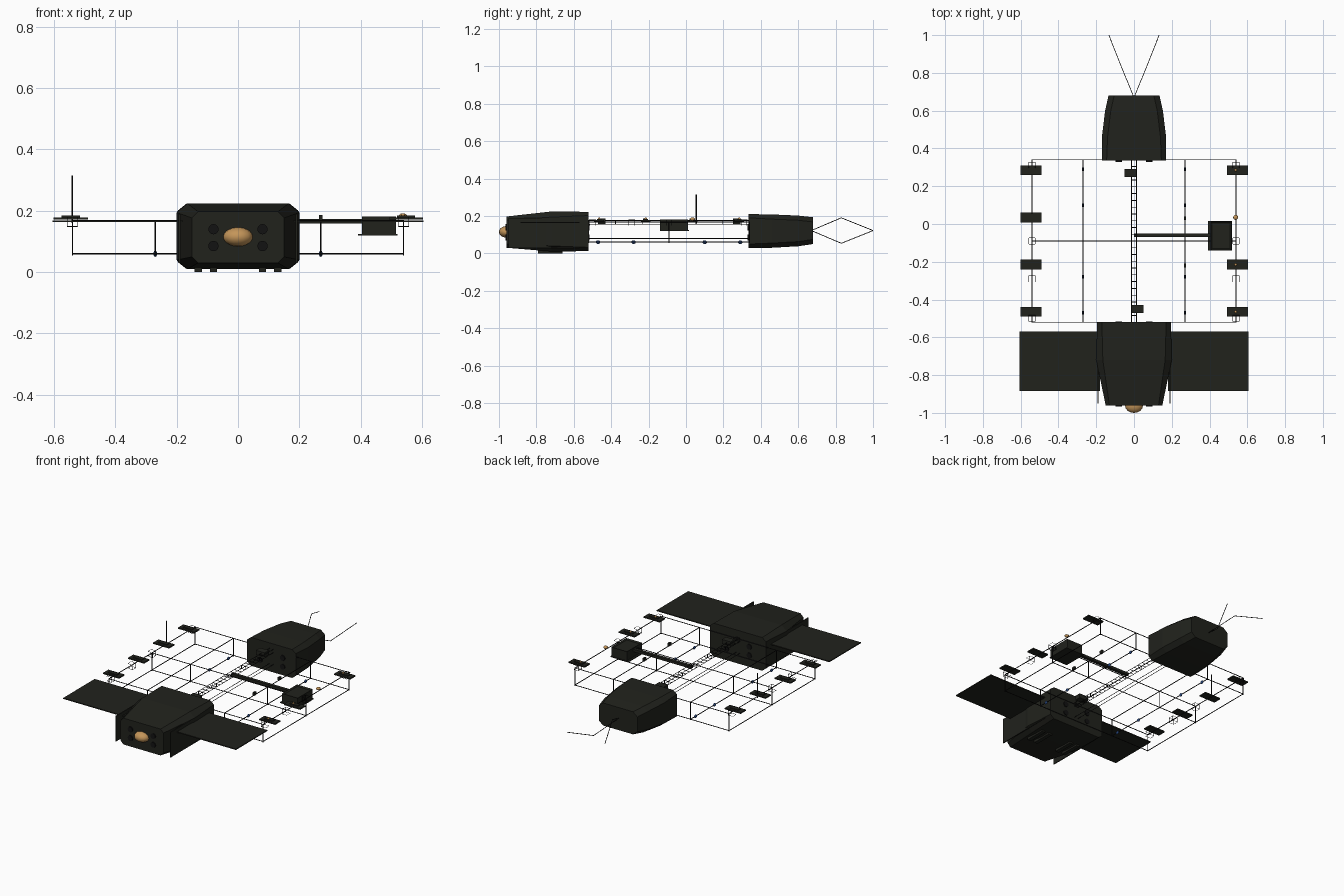
import bpy, bmesh, math
from mathutils import Vector

if "Cube" in bpy.data.objects:
    bpy.data.objects.remove(bpy.data.objects["Cube"])


def mat(name, c):
    m = bpy.data.materials.new(name)
    m.diffuse_color = (*c, 1)
    m.use_nodes = True
    m.node_tree.nodes["Principled BSDF"].inputs["Base Color"].default_value = m.diffuse_color
    return m


DARK = mat("dark", (0.015, 0.016, 0.012))
BLACK = mat("black", (0.006, 0.006, 0.006))
GOLD = mat("gold", (0.55, 0.3, 0.1))
BLUE = mat("blue", (0.02, 0.06, 0.2))


def finish(bm, name, m):
    bmesh.ops.recalc_face_normals(bm, faces=bm.faces[:])
    me = bpy.data.meshes.new(name)
    bm.to_mesh(me)
    bm.free()
    me.materials.append(m)
    ob = bpy.data.objects.new(name, me)
    bpy.context.collection.objects.link(ob)
    return ob


def box(name, x0, x1, y0, y1, z0, z1, m=DARK):
    bm = bmesh.new()
    for v in bmesh.ops.create_cube(bm, size=1)["verts"]:
        v.co = ((x0 + x1) / 2 + v.co.x * (x1 - x0), (y0 + y1) / 2 + v.co.y * (y1 - y0),
                (z0 + z1) / 2 + v.co.z * (z1 - z0))
    return finish(bm, name, m)


def rods(name, segs, r=0.0025, m=BLACK, sides=6):
    """One object of straight rods between point pairs."""
    bm = bmesh.new()
    for a, b in segs:
        a, b = Vector(a), Vector(b)
        d = b - a
        vs = bmesh.ops.create_cone(bm, cap_ends=True, segments=sides, radius1=r,
                                   radius2=r, depth=d.length)["verts"]
        q = d.to_track_quat('Z', 'Y')
        for v in vs:
            v.co = q @ v.co + (a + b) / 2
    return finish(bm, name, m)


def ball(name, loc, s, m):
    bm = bmesh.new()
    for v in bmesh.ops.create_uvsphere(bm, u_segments=16, v_segments=10, radius=1)["verts"]:
        v.co = Vector(loc) + Vector((v.co.x * s[0], v.co.y * s[1], v.co.z * s[2]))
    return finish(bm, name, m)


def hull(name, sections):
    """Loft chamfered rectangles: (y, half width, z low, z high, chamfer x, chamfer z)."""
    bm = bmesh.new()
    rings = []
    for y, w, lo, hi, cx, cz in sections:
        pts = [(w, lo + cz), (w, hi - cz), (w - cx, hi), (cx - w, hi),
               (-w, hi - cz), (-w, lo + cz), (cx - w, lo), (w - cx, lo)]
        rings.append([bm.verts.new((x, y, z)) for x, z in pts])
    for a, b in zip(rings, rings[1:]):
        for i in range(8):
            j = (i + 1) % 8
            bm.faces.new((a[i], a[j], b[j], b[i]))
    bm.faces.new(rings[0])
    bm.faces.new(rings[-1])
    return finish(bm, name, DARK)


# Front and rear modules
hull("front_module", [(-0.96, 0.15, 0.03, 0.197, 0.02, 0.02), (-0.72, 0.2, 0.01, 0.224, 0.035, 0.03),
                      (-0.52, 0.195, 0.012, 0.222, 0.025, 0.02)])
hull("rear_module", [(0.335, 0.17, 0.03, 0.21, 0.025, 0.02), (0.46, 0.17, 0.03, 0.208, 0.03, 0.025),
                     (0.6, 0.153, 0.038, 0.202, 0.03, 0.025), (0.68, 0.135, 0.05, 0.193, 0.03, 0.025)])

# Nose dome and round ports
ball("nose_dome", (0, -0.96, 0.115), (0.048, 0.04, 0.031), GOLD)
ports = [(x, z) for x in (-0.08, 0.08) for z in (0.085, 0.14)]
for nm, y in (("front_ports", -0.963), ("inner_ports", -0.518), ("rear_ports", 0.332)):
    rods(nm, [((x, y - 0.003, z), (x, y + 0.003, z)) for x, z in ports], 0.017, BLACK, 12)

# Side fins, wings and skids of the front module
for s, side in ((-1, "left"), (1, "right")):
    a, b = sorted((s * 0.188, s * 0.194))
    box(side + "_fin", a, b, -0.95, -0.57, 0.03, 0.19)
    a, b = sorted((s * 0.18, s * 0.605))
    box(side + "_wing", a, b, -0.885, -0.57, 0.163, 0.169)
    for x in (0.08, 0.13):
        box(side + "_skid", s * x - 0.012, s * x + 0.012, -0.79, -0.66, 0.0, 0.02)

# Two-level open frame
TOP, LOW, Y0, Y1 = 0.168, 0.06, -0.52, 0.34
frame = []
for z in (TOP, LOW):
    frame += [((x, Y0, z), (x, Y1, z)) for x in (-0.54, -0.27, 0.27, 0.54)]
    frame += [((-0.54, y, z), (0.54, y, z)) for y in (Y0, -0.09, Y1)]
frame += [((x, y, LOW - 0.005), (x, y, TOP)) for x in (-0.54, -0.27, 0.27, 0.54)
          for y in (Y0, -0.09, Y1)]
rods("open_frame", frame)

# Central ladder truss
truss = [((x, Y0, z), (x, Y1, z)) for x in (-0.013, 0.013) for z in (0.155, 0.176, 0.08)]
for i in range(25):
    y = Y0 + (Y1 - Y0) * i / 24
    truss += [((-0.013, y, z), (0.013, y, z)) for z in (0.155, 0.176)]
    if i % 4 == 0:
        truss += [((x, y, 0.155), (x, y, 0.176)) for x in (-0.013, 0.013)]
rods("central_truss", truss, 0.002, BLACK, 4)

# Small wire cages around the outer rails
cage = []
for cx in (-0.54, 0.54):
    for cy in (0.31, -0.09, -0.29, -0.5):
        for s in (-1, 1):
            for t in (-0.015, 0.015):
                e = s * 0.017
                zc = 0.164
                cage += [((cx + e, cy - 0.017, zc + t), (cx + e, cy + 0.017, zc + t)),
                         ((cx - 0.017, cy + e, zc + t), (cx + 0.017, cy + e, zc + t)),
                         ((cx + e, cy + t, zc - 0.015), (cx + e, cy + t, zc + 0.015))]
rods("rail_cages", cage, 0.0012, BLACK, 4)

# Flat tiles on the outer rails, gold studs on the right-hand ones
for x in (-0.545, 0.548):
    for y in (0.285, 0.035, -0.215, -0.465):
        if x < 0 or y != 0.035:
            box("rail_tile", x - 0.056, x + 0.056, y - 0.026, y + 0.026, 0.171, 0.179)
            box("tile_cap", x - 0.03, x + 0.03, y - 0.012, y + 0.012, 0.178, 0.185)
        if x > 0:
            r = 0.013 if y == 0.035 else 0.007
            ball("gold_stud", (0.538, y, 0.183), (r, r, 0.009), GOLD)

# Lamps along the inner rails
for x in (-0.27, 0.27):
    for y in (0.29, 0.1, -0.28, -0.47):
        ball("rail_lamp", (x, y, 0.06), (0.006, 0.012, 0.01), BLUE)
for y in (-0.22, 0.03):
    box("rail_sensor", 0.264, 0.276, y - 0.01, y + 0.01, 0.168, 0.187)

# Side arm with equipment box
box("side_arm", 0, 0.42, -0.07, -0.05, 0.158, 0.174)
crate = box("equipment_box", 0.405, 0.515, -0.138, 0.012, 0.122, 0.182)
bm = bmesh.new()
bm.from_mesh(crate.data)
top = max(bm.faces, key=lambda f: f.calc_center_median().z)
bmesh.ops.inset_individual(bm, faces=[top], thickness=0.01)
bmesh.ops.translate(bm, verts=top.verts[:], vec=(0, 0, -0.008))
bm.to_mesh(crate.data)
bm.free()
box("equipment_base", 0.392, 0.52, -0.14, 0.015, 0.119, 0.124)

# Small boxes on the central truss
box("truss_box_rear", -0.05, 0.012, 0.25, 0.292, 0.158, 0.186)
box("truss_box_front", -0.012, 0.05, -0.47, -0.43, 0.158, 0.186)

# Mast and bent rear antennas
rods("mast", [((-0.54, 0.055, 0.16), (-0.54, 0.055, 0.315))], 0.003)
bent = []
for s in (-1, 1):
    knee = (s * 0.066, 0.83, 0.122 - s * 0.068)
    bent += [((0, 0.67, 0.122), knee), (knee, (s * 0.133, 1.0, 0.122))]
rods("rear_antennas", bent, 0.002)

for ob in bpy.data.objects:
    if ob.name.startswith(("nose", "gold_stud", "rail_lamp")):
        ob.data.polygons.foreach_set("use_smooth", [True] * len(ob.data.polygons))
